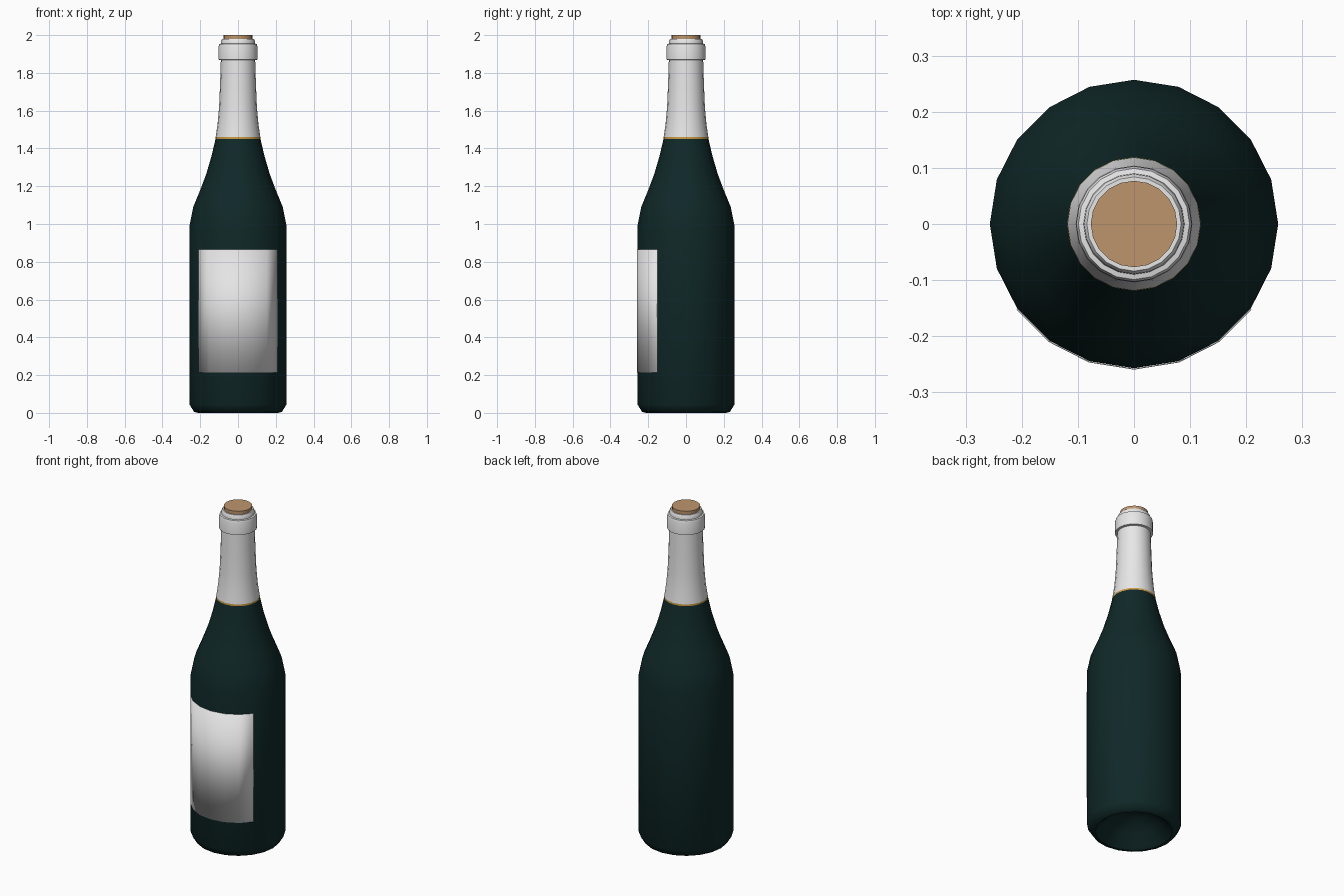
import bpy
import bmesh
from math import cos, sin, pi, radians

SIDES = 20

cube = bpy.data.objects.get("Cube")
if cube:
    bpy.data.objects.remove(cube, do_unlink=True)


def material(name, rgb, roughness=0.5):
    mat = bpy.data.materials.new(name)
    mat.use_nodes = True
    color = (*rgb, 1)
    mat.diffuse_color = color
    bsdf = mat.node_tree.nodes["Principled BSDF"]
    bsdf.inputs["Base Color"].default_value = color
    bsdf.inputs["Roughness"].default_value = roughness
    return mat


def lathe(name, profile, mat, first=0, count=SIDES, sharp=35):
    """Turn an (r, z) profile, listed bottom to top on the outside, about z."""
    bm = bmesh.new()
    full = count == SIDES
    columns = []
    for i in range(count if full else count + 1):
        a = 2 * pi * (first + i) / SIDES
        columns.append([bm.verts.new((r * cos(a), r * sin(a), z)) for r, z in profile])
    for i in range(count):
        a, b = columns[i], columns[(i + 1) % len(columns)]
        for j in range(len(profile) - 1):
            bm.faces.new((a[j], b[j], b[j + 1], a[j + 1]))
    # Merge the points that meet on the axis
    bmesh.ops.remove_doubles(bm, verts=bm.verts, dist=1e-5)
    mesh = bpy.data.meshes.new(name)
    bm.to_mesh(mesh)
    bm.free()
    mesh.materials.append(mat)
    obj = bpy.data.objects.new(name, mesh)
    bpy.context.collection.objects.link(obj)
    bpy.ops.object.select_all(action="DESELECT")
    obj.select_set(True)
    bpy.context.view_layer.objects.active = obj
    bpy.ops.object.shade_smooth_by_angle(angle=radians(sharp))
    return obj


glass = material("dark green glass", (0.005, 0.021, 0.021), 0.2)
white_foil = material("white foil", (0.8, 0.8, 0.8))
paper = material("label paper", (0.78, 0.78, 0.78), 0.8)
gold = material("gold trim", (0.6, 0.33, 0.06))
cork_mat = material("cork", (0.51, 0.3, 0.155), 0.9)

# Glass body, with the hollow punt underneath
lathe("bottle_body", [
    (0, 0.13), (0.07, 0.115), (0.14, 0.07), (0.19, 0.015), (0.21, 0),
    (0.232, 0.005), (0.257, 0.045), (0.257, 0.99), (0.237, 1.09),
    (0.2, 1.18), (0.168, 1.265), (0.14, 1.36), (0.119, 1.45)], glass, sharp=50)

# Thin gold edge below the foil
lathe("gold_band", [(0.119, 1.45), (0.1185, 1.46)], gold)

# Foil on the neck, with collar and lip
lathe("neck_foil", [
    (0.1185, 1.459), (0.108, 1.53), (0.1, 1.62), (0.095, 1.74), (0.091, 1.868),
    (0.104, 1.87), (0.103, 1.94), (0.099, 1.953), (0.09, 1.955),
    (0.089, 1.972), (0.084, 1.98), (0.076, 1.98)], white_foil)

# Cork in the mouth
lathe("cork", [(0, 1.95), (0.077, 1.95), (0.077, 2), (0, 2)], cork_mat)

# Paper label wrapped around the front six sides
label = lathe("front_label", [(0.2575, 0.215), (0.2575, 0.865)], paper, first=12, count=6)
thick = label.modifiers.new("paper thickness", "SOLIDIFY")
thick.thickness = 0.002
thick.offset = 1
